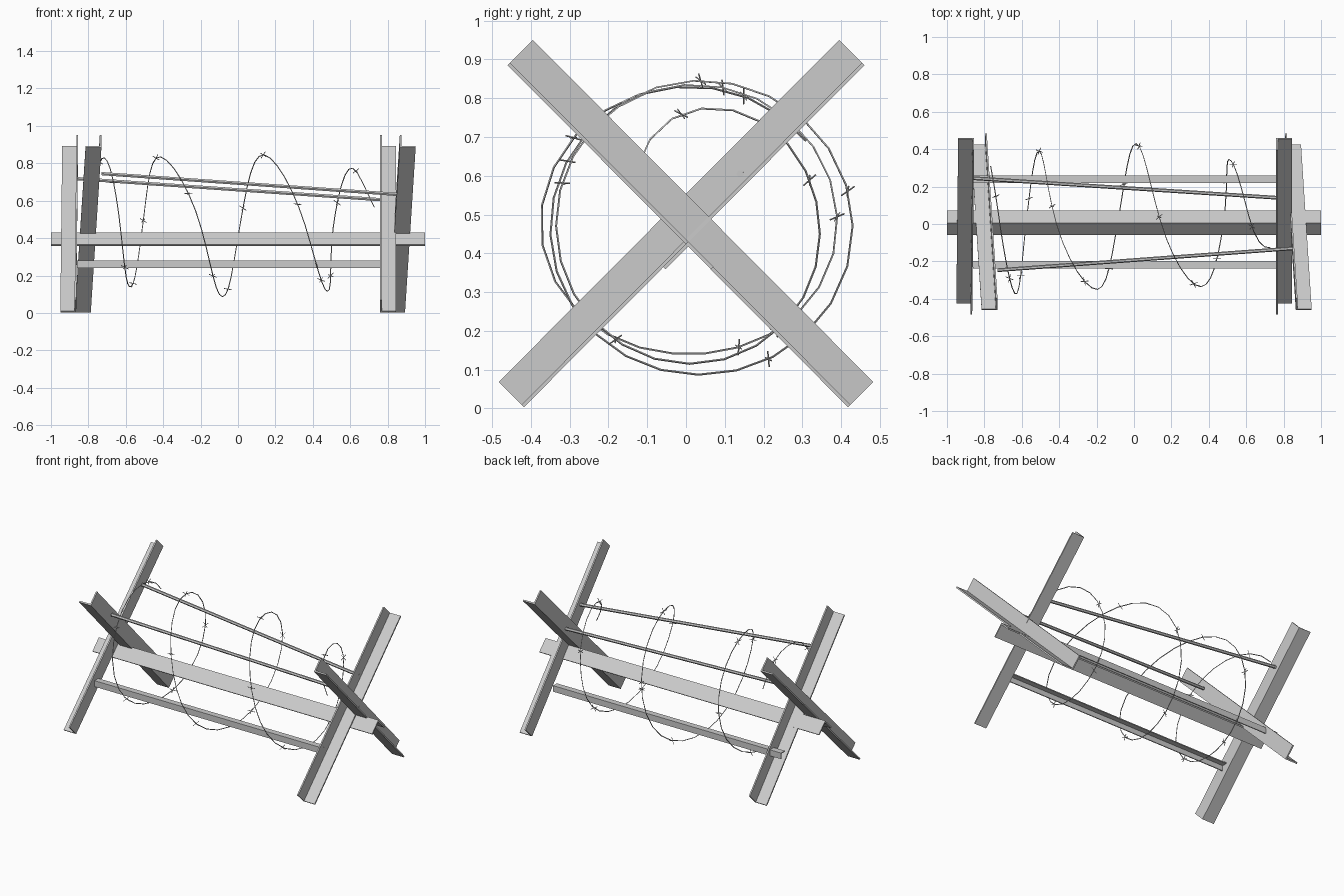
import bpy, bmesh, math
from mathutils import Vector as V

if "Cube" in bpy.data.objects:
    bpy.data.objects.remove(bpy.data.objects["Cube"])


def finish(name, bm):
    bmesh.ops.recalc_face_normals(bm, faces=bm.faces)
    me = bpy.data.meshes.new(name)
    bm.to_mesh(me)
    bm.free()
    ob = bpy.data.objects.new(name, me)
    bpy.context.collection.objects.link(ob)
    return ob


def angle_bar(name, p0, p1, u, v, wu, wv, t=0.009):
    """L-section bar whose outer corner runs from p0 to p1."""
    u, v = V(u).normalized(), V(v).normalized()
    prof = [(0, 0), (wu, 0), (wu, t), (t, t), (t, wv), (0, wv)]
    bm = bmesh.new()
    a, b = [[bm.verts.new(V(p) + u * i + v * j) for i, j in prof] for p in (p0, p1)]
    for i in range(6):
        j = (i + 1) % 6
        bm.faces.new((a[i], a[j], b[j], b[i]))
    # caps as two quads each
    for ring in (a, b):
        bm.faces.new([ring[k] for k in (0, 1, 2, 3)])
        bm.faces.new([ring[k] for k in (0, 3, 4, 5)])
    return finish(name, bm)


def tube(name, splines, radius, res):
    cu = bpy.data.curves.new(name, 'CURVE')
    cu.dimensions = '3D'
    cu.bevel_depth = radius
    cu.bevel_resolution = res
    cu.use_fill_caps = True
    for pts in splines:
        sp = cu.splines.new('POLY')
        sp.points.add(len(pts) - 1)
        for p, co in zip(sp.points, pts):
            p.co = (*co, 1)
            p.radius = 1
        sp.use_smooth = False
    ob = bpy.data.objects.new(name, cu)
    bpy.context.collection.objects.link(ob)
    return ob


# crossed end legs: (name, x at top, x at bottom, flange direction in x, side of the top)
for name, xt, xb, dx, side in (
        ("left_outer_leg", -0.855, -0.865, -1, 1),
        ("left_inner_leg", -0.73, -0.787, -1, -1),
        ("right_inner_leg", 0.76, 0.76, 1, 1),
        ("right_outer_leg", 0.865, 0.808, 1, -1)):
    angle_bar(name, (xt, 0.46 * side, 0.885), (xb, -0.418 * side, 0.003),
              (0, -side, 1), (dx, 0, 0), 0.092, 0.085)

# centre rail, an inverted V under the crossings
angle_bar("centre_rail", (-1, 0.006, 0.43), (1, 0.006, 0.43),
          (0, -1, -1), (0, 1, -1), 0.092, 0.092)

# lower side rails
angle_bar("front_lower_rail", (-0.86, -0.237, 0.28), (0.77, -0.237, 0.28),
          (0, 1, 0), (0, 0, -1), 0.039, 0.039, 0.006)
angle_bar("back_lower_rail", (-0.86, 0.258, 0.28), (0.77, 0.258, 0.28),
          (0, -1, 0), (0, 0, -1), 0.039, 0.039, 0.006)

# thin upper rods
tube("front_upper_rod", [[(-0.73, -0.247, 0.745), (0.85, -0.13, 0.634)]], 0.01, 1)
tube("back_upper_rod", [[(-0.86, 0.245, 0.718), (0.77, 0.14, 0.605)]], 0.01, 1)

# barbed wire coil: (x, radius) for each quarter turn
KEYS = [(-.79, .37), (-.72, .365), (-.63, .395), (-.575, .325), (-.51, .37),
        (-.42, .37), (-.2, .37), (-.085, .378), (.01, .41), (.14, .38),
        (.36, .355), (.48, .35), (.51, .325), (.62, .305), (.78, .11)]


def coil(k):
    i = min(int(k), len(KEYS) - 2)
    f = k - i
    g = [KEYS[max(0, min(len(KEYS) - 1, i + d))] for d in (-1, 0, 1, 2)]
    x, r = [0.5 * (2 * b + (c - a) * f + (2 * a - 5 * b + 4 * c - d) * f * f
                   + (3 * b - a - 3 * c + d) * f ** 3) for a, b, c, d in zip(*g)]
    t = k * math.pi / 2
    return V((x, 0.02 + r * math.cos(t), 0.465 + r * math.sin(t)))


K0, K1, N = 0.42, 13.62, 80
wire = [coil(K0 + (K1 - K0) * i / N) for i in range(N + 1)]
tube("wire_coil", [wire], 0.0027, 0)

# barbs: crossed spikes along the coil
spikes = []
for i in range(16):
    k = K0 + 0.35 + 0.82 * i
    p = coil(k)
    tan = (coil(k + 0.02) - coil(k - 0.02)).normalized()
    n = tan.cross(V((0.3, 0.5, 0.8))).normalized()
    b = tan.cross(n)
    for d in (n + 0.4 * tan, b - 0.4 * tan):
        d = d.normalized() * 0.022
        spikes.append([p - d, p + d])
tube("wire_barbs", spikes, 0.002, 0)
